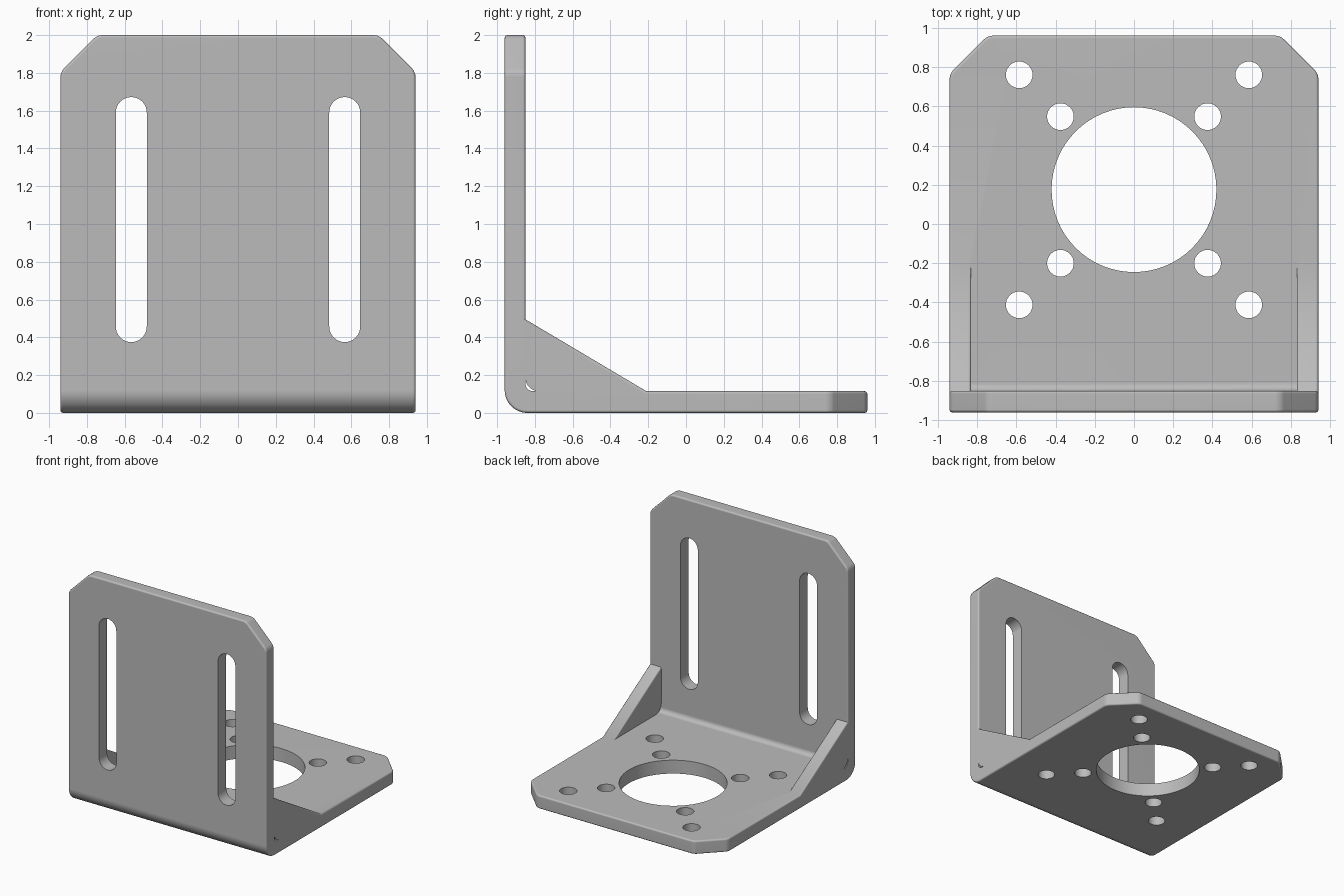
import bpy, bmesh, math
from mathutils import Vector

cube = bpy.data.objects.get("Cube")
if cube:
    bpy.data.objects.remove(cube, do_unlink=True)

W, BACK, END, TOP = 0.94, -0.96, 0.96, 2.0
WALL_IN, FLOOR_TOP = -0.85, 0.115
FILLET, RELIEF = 0.04, 0.07

steel = bpy.data.materials.new("grey steel")
steel.use_nodes = True
GREY = (0.5, 0.5, 0.5, 1)
steel.diffuse_color = GREY
steel.node_tree.nodes["Principled BSDF"].inputs["Base Color"].default_value = GREY


def arc(cx, cy, r, a0, a1, n):
    return [(cx + r * math.cos(math.radians(a0 + (a1 - a0) * i / n)),
             cy + r * math.sin(math.radians(a0 + (a1 - a0) * i / n))) for i in range(n + 1)]


def prism(name, points, axis, lo, hi):
    """Extrude a 2D outline along x, y or z."""
    place = {"x": lambda p: (lo, p[0], p[1]), "y": lambda p: (p[0], lo, p[1]),
             "z": lambda p: (p[0], p[1], lo)}[axis]
    bm = bmesh.new()
    face = bm.faces.new([bm.verts.new(place(p)) for p in points])
    new = bmesh.ops.extrude_face_region(bm, geom=[face])["geom"]
    move = Vector([hi - lo if axis == a else 0 for a in "xyz"])
    bmesh.ops.translate(bm, vec=move, verts=[g for g in new if isinstance(g, bmesh.types.BMVert)])
    bmesh.ops.recalc_face_normals(bm, faces=bm.faces)
    mesh = bpy.data.meshes.new(name)
    bm.to_mesh(mesh)
    bm.free()
    obj = bpy.data.objects.new(name, mesh)
    bpy.context.collection.objects.link(obj)
    return obj


def combine(obj, tools, operation):
    """Apply boolean operations, then discard the tools."""
    for tool in tools:
        tool.hide_render = True
        mod = obj.modifiers.new(tool.name, "BOOLEAN")
        mod.operation, mod.object, mod.solver = operation, tool, "EXACT"
    bpy.context.view_layer.update()
    mesh = bpy.data.meshes.new_from_object(obj.evaluated_get(bpy.context.evaluated_depsgraph_get()))
    obj.modifiers.clear()
    obj.data = mesh
    for tool in tools:
        bpy.data.objects.remove(tool, do_unlink=True)


# Bent plate: L-shaped profile with rounded bend
inner = arc(WALL_IN + FILLET, FLOOR_TOP + FILLET, FILLET, 270, 180, 6)
bend = arc(BACK + 0.12, 0.12, 0.12, 180, 270, 12)
bracket = prism("motor_bracket", bend + [(END, 0), (END, FLOOR_TOP)] + inner
                + [(WALL_IN, TOP), (BACK, TOP)], "x", -W, W)

# Clipped, softly rounded corners on the free ends of both flanges
bm = bmesh.new()
bm.from_mesh(bracket.data)


def at_corner(v):
    return abs(v.co.x) > W - 0.001 and (v.co.z > TOP - 0.001 or v.co.y > END - 0.001)


def across(e):
    return abs(e.verts[0].co.x - e.verts[1].co.x) < 0.001


bmesh.ops.bevel(bm, geom=[e for e in bm.edges if across(e) and all(map(at_corner, e.verts))],
                offset=0.195, segments=1, affect="EDGES", clamp_overlap=False)


def clip_edge(e):
    d = e.verts[0].co - e.verts[1].co
    c = (e.verts[0].co + e.verts[1].co) / 2
    if abs(d.x) > 0.001 or len(e.link_faces) != 2 or not (c.z > 1.7 or c.y > 0.7):
        return False
    return 0.6 < e.calc_face_angle(0) < 1.0


bmesh.ops.bevel(bm, geom=[e for e in bm.edges if clip_edge(e)], offset=0.025,
                segments=3, profile=0.5, affect="EDGES", clamp_overlap=False)
bm.to_mesh(bracket.data)
bm.free()

# Side gussets
gusset = [(-0.91, 0.06), (-0.21, 0.06), (-0.21, FLOOR_TOP), (WALL_IN, 0.495), (-0.91, 0.495)]
combine(bracket, [prism("gusset_left", gusset, "x", 0.83, W),
                  prism("gusset_right", gusset, "x", -W, -0.83)], "UNION")

# Soften all outward edges
bm = bmesh.new()
bm.from_mesh(bracket.data)
bmesh.ops.remove_doubles(bm, verts=bm.verts, dist=0.0005)
bmesh.ops.dissolve_limit(bm, angle_limit=math.radians(1), verts=bm.verts, edges=bm.edges)
sharp = [e for e in bm.edges if e.is_manifold and e.calc_face_angle_signed(0) > math.radians(40)]
bmesh.ops.bevel(bm, geom=sharp, offset=0.014, segments=3, profile=0.5,
                affect="EDGES", clamp_overlap=False)
bm.to_mesh(bracket.data)
bm.free()

# Round holes in the floor, slots in the wall, relief slivers in the gussets
cutters = [prism("shaft_hole", arc(0, 0.175, 0.42, 0, 354.375, 63), "z", -0.1, 0.3)]
for side in (-1, 1):
    for x, y in ((0.585, 0.76), (0.375, 0.547), (0.375, -0.2), (0.585, -0.412)):
        cutters.append(prism("screw_hole", arc(side * x, y, 0.068, 0, 348.75, 31), "z", -0.1, 0.3))
    sx = side * 0.565
    slot = arc(sx, 1.59, 0.082, 0, 180, 16) + arc(sx, 0.457, 0.082, 180, 360, 16)
    cutters.append(prism("slot", slot, "y", -1.1, -0.7))
    sliver = (arc(WALL_IN + RELIEF, FLOOR_TOP + RELIEF, RELIEF, 180, 270, 8)
              + arc(WALL_IN + FILLET, FLOOR_TOP + FILLET, FILLET, 270, 180, 6))
    cutters.append(prism("relief", sliver, "x", *sorted((side * 0.82, side * 1.0))))
combine(bracket, cutters, "DIFFERENCE")

# Finish: material and smooth shading with crisp edges
bracket.data.materials.clear()
bracket.data.materials.append(steel)
for poly in bracket.data.polygons:
    poly.material_index = 0
bpy.ops.object.select_all(action="DESELECT")
bracket.select_set(True)
bpy.context.view_layer.objects.active = bracket
bpy.ops.object.shade_smooth_by_angle(angle=math.radians(35))
weighted = bracket.modifiers.new("even_shading", "WEIGHTED_NORMAL")
weighted.keep_sharp = True
